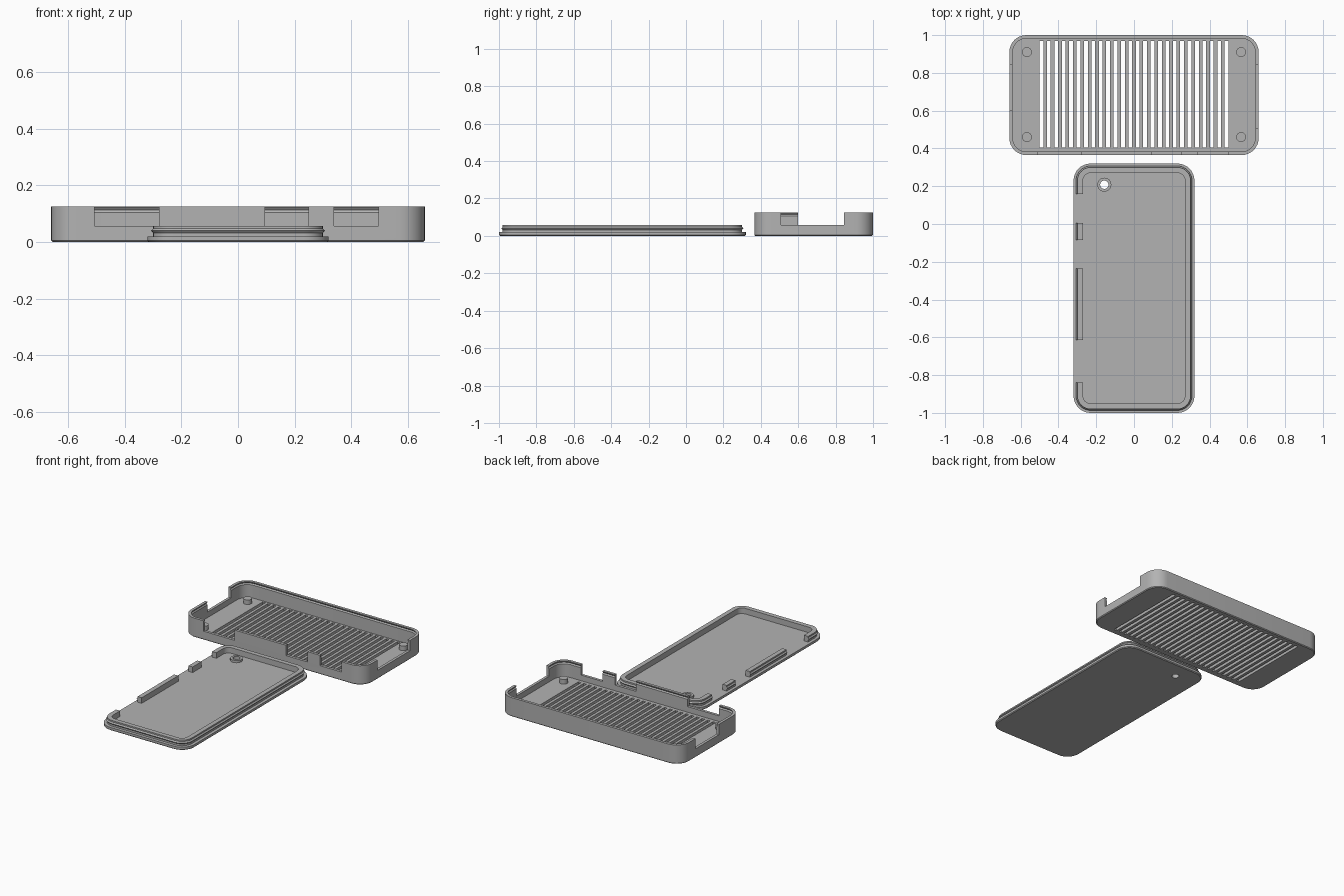
import bpy, bmesh, math

if "Cube" in bpy.data.objects:
    bpy.data.objects.remove(bpy.data.objects["Cube"])

grey = bpy.data.materials.new("mid grey plastic")
grey.diffuse_color = (0.45, 0.45, 0.45, 1)
grey.use_nodes = True
grey.node_tree.nodes["Principled BSDF"].inputs["Base Color"].default_value = grey.diffuse_color


def add_object(name, bm):
    bmesh.ops.recalc_face_normals(bm, faces=bm.faces)
    mesh = bpy.data.meshes.new(name)
    bm.to_mesh(mesh)
    bm.free()
    mesh.materials.append(grey)
    ob = bpy.data.objects.new(name, mesh)
    bpy.context.collection.objects.link(ob)
    return ob


def outline(cx, cy, hx, hy, r, inset, seg=8):
    """Rounded rectangle as a list of xy points."""
    pts = []
    rad = max(r - inset, 0.002)
    for i, (sx, sy) in enumerate([(1, 1), (-1, 1), (-1, -1), (1, -1)]):
        ox, oy = cx + sx * (hx - inset - rad), cy + sy * (hy - inset - rad)
        for k in range(seg + 1):
            a = math.pi / 2 * (i + k / seg)
            pts.append((ox + rad * math.cos(a), oy + rad * math.sin(a)))
    return pts


def loft(name, rings, closed):
    """Skin stacked rings; either join last to first or cap both ends."""
    bm = bmesh.new()
    loops = [[bm.verts.new((x, y, z)) for x, y in pts] for pts, z in rings]
    pairs = list(zip(loops, loops[1:]))
    if closed:
        pairs.append((loops[-1], loops[0]))
    else:
        bm.faces.new(loops[0])
        bm.faces.new(loops[-1])
    for a, b in pairs:
        n = len(a)
        for i in range(n):
            j = (i + 1) % n
            bm.faces.new((a[i], a[j], b[j], b[i]))
    return add_object(name, bm)


def rounded(name, dims, profile, closed=False):
    return loft(name, [(outline(*dims, i), z) for i, z in profile], closed)


def turned(name, x, y, profile, closed=False, n=32):
    return loft(name, [([(x + r * math.cos(2 * math.pi * k / n),
                          y + r * math.sin(2 * math.pi * k / n)) for k in range(n)], z)
                       for r, z in profile], closed)


def boxes(name, limits):
    bm = bmesh.new()
    for x0, x1, y0, y1, z0, z1 in limits:
        vs = bmesh.ops.create_cube(bm, size=1)["verts"]
        for v in vs:
            v.co = (x1 if v.co.x > 0 else x0, y1 if v.co.y > 0 else y0,
                    z1 if v.co.z > 0 else z0)
    return add_object(name, bm)


def cut(ob, cutter):
    mod = ob.modifiers.new("cut", "BOOLEAN")
    mod.operation, mod.solver, mod.object = "DIFFERENCE", "EXACT", cutter
    bpy.context.view_layer.objects.active = ob
    bpy.ops.object.modifier_apply(modifier=mod.name)
    bpy.data.objects.remove(cutter)


# Tray: thin walls with a snap groove inside the rim
FLOOR, TOP, WALL = 0.02, 0.125, 0.018
tray = rounded("tray", (0, 0.6825, 0.66, 0.3175, 0.09), [
    (0.005, 0), (0, 0.005), (0, TOP), (WALL, TOP), (WALL, 0.121),
    (0.012, 0.113), (WALL, 0.105), (WALL, FLOOR)])

# Vent slots through the floor
slots, width = 26, 0.02
pitch = (1.0 - width) / (slots - 1)
cut(tray, boxes("slot_cutter", [
    (-0.5 + i * pitch, -0.5 + i * pitch + width, 0.405, 0.97, -0.05, 0.05)
    for i in range(slots)]))

# Connector openings in the front and end walls
cut(tray, boxes("opening_cutter", [
    (-0.508, -0.28, 0.34, 0.40, 0.057, 0.2),
    (0.095, 0.25, 0.34, 0.40, 0.057, 0.2),
    (0.34, 0.497, 0.34, 0.40, 0.057, 0.2),
    (-0.70, -0.62, 0.60, 0.845, 0.057, 0.2),
    (0.62, 0.70, 0.507, 0.845, 0.057, 0.2)]))

# Board support posts
for x in (-0.567, 0.567):
    for y in (0.46, 0.91):
        turned("support_post", x, y, [(0.026, 0.015), (0.026, 0.05)])

# Lid plate with a small hole
LID = (0, -0.34, 0.32, 0.66, 0.09)
lid = rounded("lid_plate", LID, [(0.005, 0), (0, 0.005), (0, 0.02)])
HX, HY = -0.157, 0.208
cut(lid, turned("hole_cutter", HX, HY, [(0.022, -0.05), (0.022, 0.1)]))
turned("hole_boss", HX, HY, [(0.037, 0.012), (0.037, 0.035),
                             (0.022, 0.035), (0.022, 0.012)], closed=True)

# Lid lip with a snap bead, interrupted along the left side
lip = rounded("lid_lip", LID, [
    (0.02, 0.012), (0.02, 0.032), (0.013, 0.04), (0.02, 0.048),
    (0.02, 0.057), (0.05, 0.057), (0.05, 0.012)], closed=True)
cut(lip, boxes("lip_cutter", [
    (-0.35, -0.24, y0, y1, 0, 0.1)
    for y0, y1 in ((-0.84, -0.615), (-0.235, -0.085), (0.005, 0.16))]))

# Smooth the round corners, keep hard edges crisp
bpy.ops.object.select_all(action="SELECT")
bpy.context.view_layer.objects.active = tray
bpy.ops.object.shade_smooth_by_angle(angle=math.radians(30))
